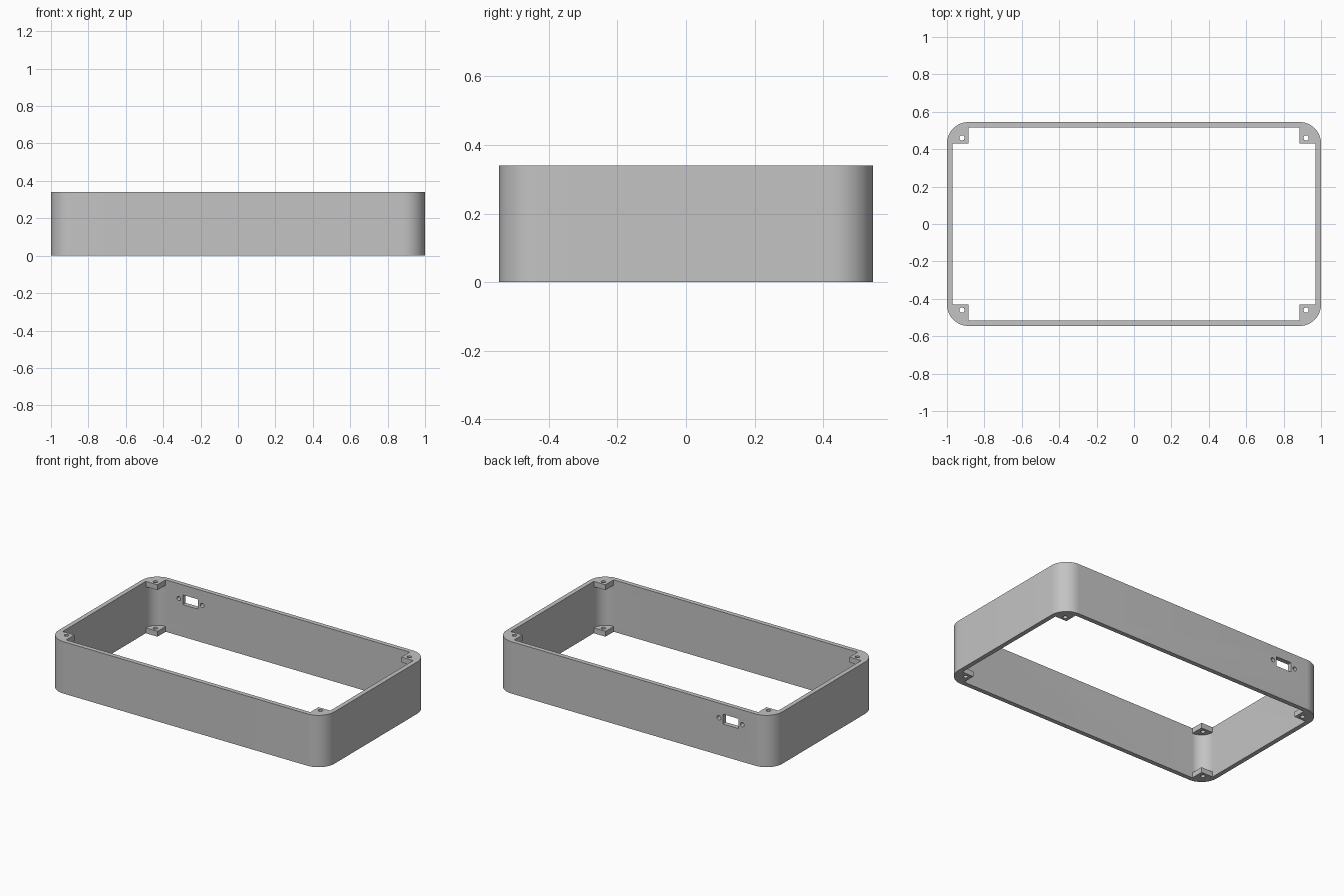
import bpy, bmesh, math
from mathutils import Matrix

if "Cube" in bpy.data.objects:
    bpy.data.objects.remove(bpy.data.objects["Cube"], do_unlink=True)

HALF_X, HALF_Y, HEIGHT = 1.0, 0.545, 0.34
RADIUS, WALL, TAB = 0.115, 0.03, 0.035
IN_X, IN_Y = HALF_X - WALL, HALF_Y - WALL          # inner wall faces
TAB_X, TAB_Y = HALF_X - RADIUS, HALF_Y - RADIUS    # inner corner of the tabs

grey = bpy.data.materials.new("plain grey")
grey.use_nodes = True
colour = (0.55, 0.55, 0.55, 1)
grey.diffuse_color = colour
grey.node_tree.nodes["Principled BSDF"].inputs["Base Color"].default_value = colour


def make_object(name, bm):
    bmesh.ops.recalc_face_normals(bm, faces=bm.faces)
    mesh = bpy.data.meshes.new(name)
    bm.to_mesh(mesh)
    bm.free()
    mesh.materials.append(grey)
    obj = bpy.data.objects.new(name, mesh)
    bpy.context.collection.objects.link(obj)
    return obj


def prism(name, outline, z0, z1):
    bm = bmesh.new()
    face = bm.faces.new([bm.verts.new((x, y, z0)) for x, y in outline])
    top = bmesh.ops.extrude_face_region(bm, geom=[face])["geom"]
    moved = [v for v in top if isinstance(v, bmesh.types.BMVert)]
    bmesh.ops.translate(bm, verts=moved, vec=(0, 0, z1 - z0))
    return make_object(name, bm)


def rounded_outline(hx, hy, r, steps=16):
    points = []
    for quarter, (sx, sy) in enumerate([(1, 1), (-1, 1), (-1, -1), (1, -1)]):
        for i in range(steps + 1):
            a = (quarter + i / steps) * math.pi / 2
            points.append((sx * (hx - r) + r * math.cos(a),
                           sy * (hy - r) + r * math.sin(a)))
    return points


def drill(name, radius, depth, matrix):
    bm = bmesh.new()
    bmesh.ops.create_cone(bm, cap_ends=True, segments=24, radius1=radius,
                          radius2=radius, depth=depth, matrix=matrix)
    return make_object(name, bm)


# Outer block with rounded corners
frame = prism("enclosure_frame", rounded_outline(HALF_X, HALF_Y, RADIUS), 0, HEIGHT)

# Hollow between the upper and lower corner tabs
cutters = [prism("hollow_cutter", rounded_outline(IN_X, IN_Y, RADIUS - WALL),
                 TAB, HEIGHT - TAB)]

# Cross-shaped opening right through, leaving a tab in each corner
cross = []
for sx, sy in [(1, 1), (-1, 1), (-1, -1), (1, -1)]:
    corner = [(IN_X, TAB_Y), (TAB_X, TAB_Y), (TAB_X, IN_Y)]
    cross += [(sx * x, sy * y) for x, y in (corner if sx * sy > 0 else corner[::-1])]
cutters.append(prism("opening_cutter", cross, -0.1, HEIGHT + 0.1))

# Screw holes through the tabs
for sx in (-1, 1):
    for sy in (-1, 1):
        cutters.append(drill("tab_hole_cutter", 0.014, 1,
                             Matrix.Translation((sx * 0.92, sy * 0.46, HEIGHT / 2))))

# Connector port with its two screw holes in the back wall
PORT_X, PORT_Z = -0.705, 0.243
port = bmesh.new()
bmesh.ops.create_cube(port, size=1, matrix=Matrix.Translation((PORT_X, HALF_Y, PORT_Z))
                      @ Matrix.Diagonal((0.112, 0.2, 0.064, 1)))
cutters.append(make_object("port_cutter", port))
for side in (-1, 1):
    place = Matrix.Translation((PORT_X + side * 0.085, HALF_Y, PORT_Z))
    cutters.append(drill("port_hole_cutter", 0.014, 0.2,
                         place @ Matrix.Rotation(math.pi / 2, 4, "X")))

# Cut everything out, then drop the cutters
for cutter in cutters:
    mod = frame.modifiers.new(cutter.name, "BOOLEAN")
    mod.operation, mod.solver, mod.object = "DIFFERENCE", "EXACT", cutter
bpy.context.view_layer.update()
result = bpy.data.meshes.new_from_object(
    frame.evaluated_get(bpy.context.evaluated_depsgraph_get()))
frame.modifiers.clear()
frame.data = result
for cutter in cutters:
    bpy.data.objects.remove(cutter, do_unlink=True)

# Smooth the round corners, keep the edges sharp
bpy.ops.object.select_all(action="DESELECT")
frame.select_set(True)
bpy.context.view_layer.objects.active = frame
bpy.ops.object.shade_smooth_by_angle(angle=math.radians(30))
